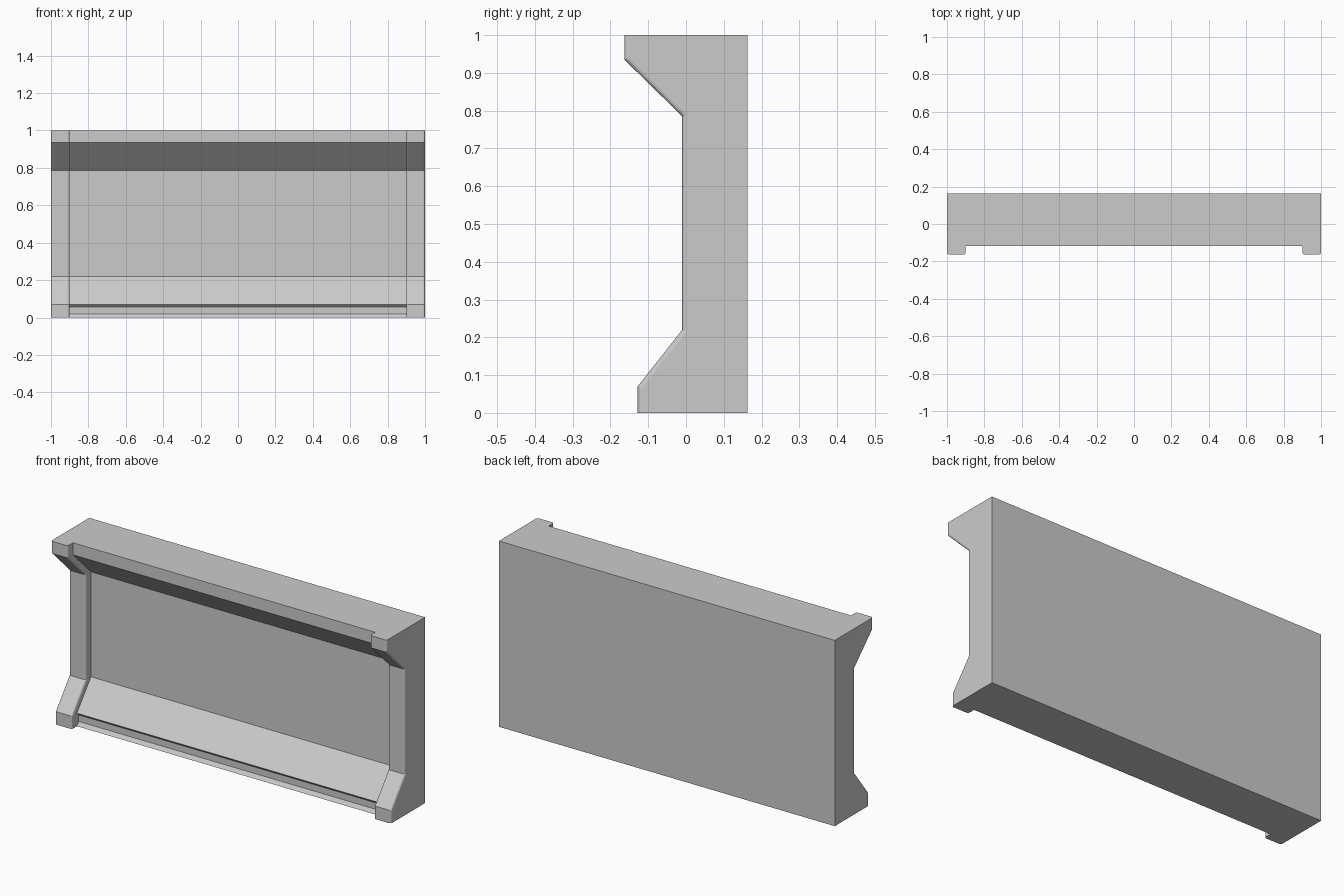
import bpy, bmesh

if "Cube" in bpy.data.objects:
    bpy.data.objects.remove(bpy.data.objects["Cube"])

# Front outlines as (y, z), listed from top to bottom
BACK = 0.163
body_front = [(-0.118, 1.0), (-0.118, 0.935), (0.035, 0.785), (0.035, 0.22),
              (-0.085, 0.07), (-0.07, 0.055), (-0.07, 0.02), (-0.085, 0.0)]
trim_front = [(-0.163, 1.0), (-0.163, 0.935), (-0.01, 0.785), (-0.01, 0.22),
              (-0.128, 0.07), (-0.128, 0.0)]


def prism(name, outline, x0, x1, rounded=0):
    """Extrude a y-z outline along x; round the end edges of its first points."""
    bm = bmesh.new()
    left = [bm.verts.new((x0, y, z)) for y, z in outline]
    right = [bm.verts.new((x1, y, z)) for y, z in outline]
    n = len(outline)
    bm.faces.new(left)
    bm.faces.new(right[::-1])
    for i in range(n):
        j = (i + 1) % n
        bm.faces.new((left[i], right[i], right[j], left[j]))
    bmesh.ops.recalc_face_normals(bm, faces=bm.faces[:])
    if rounded:
        edges = [bm.edges.get((side[i], side[i + 1]))
                 for side in (left, right) for i in range(rounded - 1)]
        bmesh.ops.bevel(bm, geom=edges, offset=0.012, offset_type='OFFSET',
                        segments=3, profile=0.5, affect='EDGES')
    mesh = bpy.data.meshes.new(name)
    bm.to_mesh(mesh)
    bm.free()
    obj = bpy.data.objects.new(name, mesh)
    bpy.context.collection.objects.link(obj)
    return obj


# Long recessed wall with top overhang, sloped foot and base groove
prism("wall_body", body_front + [(BACK, 0.0), (BACK, 1.0)], -1, 1)

# Raised end ribs that follow the wall outline
for side, x0 in (("left", -1.0), ("right", 0.9)):
    prism(side + "_end_rib", trim_front + body_front[::-1], x0, x0 + 0.1,
          rounded=len(trim_front))
